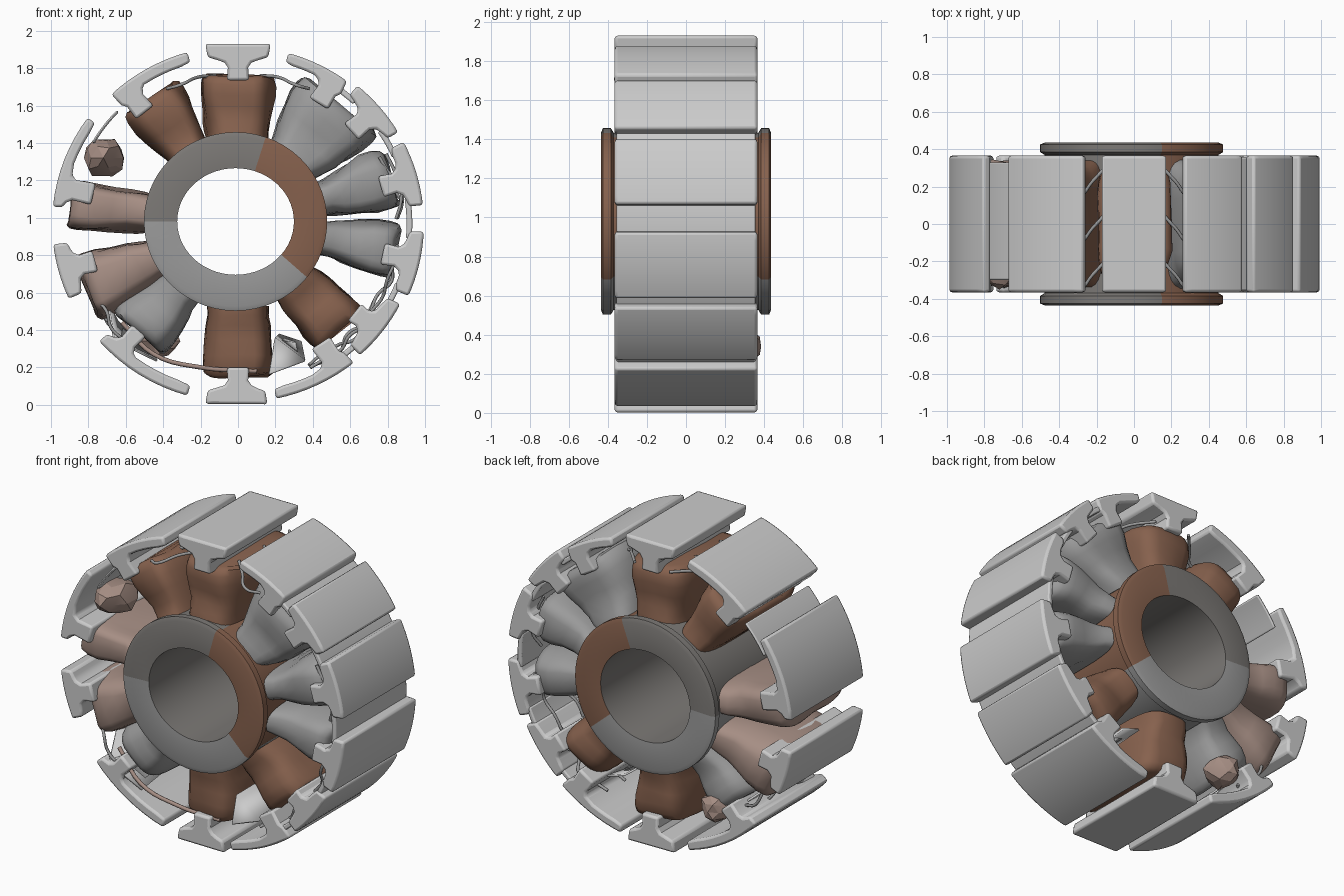
import bpy, bmesh, math, random
from mathutils import Vector, noise

if "Cube" in bpy.data.objects:
    bpy.data.objects.remove(bpy.data.objects["Cube"])
random.seed(4)
CZ, SX = 0.967, 1.03


def P(a, r, y=0.0):
    """Polar point on the wheel, angle in degrees."""
    t = math.radians(a)
    return Vector((SX * r * math.cos(t), y, CZ + r * math.sin(t)))


def mat(name, c):
    m = bpy.data.materials.new(name)
    m.diffuse_color = (*c, 1)
    m.use_nodes = True
    m.node_tree.nodes["Principled BSDF"].inputs["Base Color"].default_value = m.diffuse_color
    return m


BROWN = mat("rust_brown", (0.24, 0.12, 0.075))
PINK = mat("worn_copper", (0.38, 0.27, 0.23))
GREY = mat("steel_grey", (0.33, 0.33, 0.33))
DARK = mat("dark_steel", (0.2, 0.19, 0.18))


def finish(bm, name, mats=(), angle=35, bevel=0):
    bmesh.ops.recalc_face_normals(bm, faces=bm.faces)
    me = bpy.data.meshes.new(name)
    bm.to_mesh(me)
    bm.free()
    ob = bpy.data.objects.new(name, me)
    bpy.context.collection.objects.link(ob)
    for m in mats:
        me.materials.append(m)
    bpy.ops.object.select_all(action='DESELECT')
    ob.select_set(True)
    bpy.context.view_layer.objects.active = ob
    if bevel:
        b = ob.modifiers.new("bevel", 'BEVEL')
        b.width, b.segments, b.angle_limit = bevel, 2, math.radians(40)
    bpy.ops.object.shade_smooth_by_angle(angle=math.radians(angle))
    return ob


def loft(rings, name, close=False, **kw):
    """Skin closed rings; cap the ends, or join last to first."""
    bm = bmesh.new()
    vs = [[bm.verts.new(p) for p in ring] for ring in rings]
    n = len(vs[0])
    pairs = list(zip(vs, vs[1:])) + ([(vs[-1], vs[0])] if close else [])
    for a, b in pairs:
        for i in range(n):
            j = (i + 1) % n
            bm.faces.new((a[i], a[j], b[j], b[i]))
    if not close:
        bm.faces.new(vs[0])
        bm.faces.new(vs[-1])
    return finish(bm, name, **kw)


# Hub: revolved sleeve with end flanges and an oval bore
prof = [(0.30, -0.425), (0.465, -0.435), (0.49, -0.425), (0.49, -0.385), (0.465, -0.37)]
prof += [(r, -y) for r, y in reversed(prof)]
rings = []
for r, y in prof:
    k = 1.0 if r < 0.4 else 0.0
    rings.append([(-0.013 + r * (1 + 0.04 * k) * math.cos(t), y, 0.98 + r * (0.975 - 0.025 * k) * math.sin(t))
                  for t in (2 * math.pi * i / 56 for i in range(56))])
hub = loft(rings, "hub", close=True, mats=(DARK, BROWN, GREY))
for f in hub.data.polygons:
    c = f.center
    a = math.degrees(math.atan2(c.z - CZ, c.x))
    if math.hypot(c.x, c.z - CZ) > 0.33:
        f.material_index = 1 if -40 < a < 75 else (0 if a > 75 else 2)


# Wound coils: lumpy rounded lofts growing out of the hub
def coil(a, w_in, w_out, r_out, m, tip=0.85):
    t = math.radians(a)
    er, et = Vector((SX * math.cos(t), 0, math.sin(t))), Vector((-SX * math.sin(t), 0, math.cos(t)))
    rows = [(0, 1.0, 0.35), (0.15, 0.97, 0.34), (0.3, 1.0, 0.32), (0.5, 1.0, 0.325), (0.7, 1.0, 0.335),
            (0.86, 1.0, 0.33), (0.96, 0.97, 0.315), (1.0, tip, 0.28)]
    rings = []
    for f, k, hy in rows:
        r = 0.44 + f * (r_out - 0.44)
        w = (w_in + (w_out - w_in) * min(1, f * 1.35)) * k
        ring = []
        for i in range(28):
            u = 2 * math.pi * i / 28
            c, s = math.cos(u), math.sin(u)
            px, py = (math.copysign(abs(q) ** 0.55, q) for q in (c, s))
            p = Vector((0, py * hy, CZ)) + er * r + et * (px * w)
            ring.append(p + noise.noise_vector(p * 5) * (0.022 if f > 0.1 else 0))
        rings.append(ring)
    loft(rings, f"coil_{a % 360}", mats=(m,), angle=50)


for a, wi, wo, ro, m in [
        (90, 0.16, 0.195, 0.79, BROWN), (50, 0.15, 0.25, 0.83, GREY), (17, 0.09, 0.16, 0.83, GREY),
        (-10, 0.09, 0.15, 0.83, GREY), (-47, 0.13, 0.17, 0.78, BROWN), (-90, 0.16, 0.185, 0.81, BROWN),
        (124, 0.11, 0.17, 0.81, BROWN), (173, 0.10, 0.13, 0.88, PINK), (204, 0.10, 0.18, 0.86, PINK),
        (229, 0.12, 0.17, 0.78, GREY)]:
    coil(a, wi, wo, ro, m)


# Pole shoes: T profile bent to the rim, extruded along y
def shoe(a0, a1, stem, r=0.965, thick=0.085, sw=3.6, r_in=0.77, y0=-0.365, y1=0.365, flat=0.0):
    n = 8
    ang = [a0 + (a1 - a0) * i / n for i in range(n + 1)]
    mid, half = (a0 + a1) / 2, (a1 - a0) / 2
    if flat:
        out = [(a, r / math.cos(math.radians(a - mid))) for a in ang]
    else:
        out = [(a, r) for a in ang]
    lo = [(a, q - thick * (1 if abs(a - mid) < half * 0.8 else 0.85)) for a, q in out]
    right = [p for p in lo if p[0] > stem + sw * 1.6]
    left = [p for p in lo if p[0] < stem - sw * 1.6]
    b = r - thick
    neck = [(stem + sw * 1.3, b - 0.012), (stem + sw, b - 0.04), (stem + sw * 1.2, r_in),
            (stem - sw * 1.2, r_in), (stem - sw, b - 0.04), (stem - sw * 1.3, b - 0.012)]
    poly = out + right[::-1] + neck + left[::-1]
    loft([[P(a, q, y) for a, q in poly] for y in (y0, y1)], f"pole_shoe_{round(stem) % 360}", bevel=0.014)


shoe(80, 100, 90, flat=1, r=0.963)
shoe(53.5, 74, 57, thick=0.06, r=0.95)
shoe(30.5, 50, 40, thick=0.075)
shoe(6, 27, 15)
shoe(-23.5, -2.5, -12)
shoe(-48, -27, -38, r=0.945)
shoe(-78, -51, -56, thick=0.06, r=0.955)
shoe(-100, -81, -90, flat=1, r=0.963)
shoe(106, 133.5, 129, thick=0.065, r=0.955)
shoe(144, 174.5, 168, thick=0.055)
shoe(186.5, 204.5, 195)
shoe(221, 254, 228, thick=0.065, r=0.955, sw=3)


# Linking bands that floor the grooves between neighbouring shoes
def band(a0, a1, r0, r1, name, y0=-0.355, y1=0.355):
    n = 6
    ang = [a0 + (a1 - a0) * i / n for i in range(n + 1)]
    poly = [(a, r1) for a in ang] + [(a, r0) for a in reversed(ang)]
    loft([[P(a, q, y) for a, q in poly] for y in (y0, y1)], name, bevel=0.008)


for i, (a0, a1) in enumerate([(47, 57), (24, 34), (-5, 9), (-30, -21), (-54, -45)]):
    band(a0, a1, 0.875, 0.905, f"groove_floor_{i}")
band(136, 150, 0.86, 0.875, "left_liner", -0.3, 0.33)


# Loose crumpled lumps of winding
def lump(name, loc, size, m):
    bm = bmesh.new()
    bmesh.ops.create_icosphere(bm, subdivisions=2, radius=1)
    for v in bm.verts:
        v.co *= random.uniform(0.82, 1.1)
        v.co = Vector(loc) + Vector(v.co[i] * size[i] for i in range(3))
    finish(bm, name, (m,), angle=15)


lump("front_loose_winding", (-0.72, -0.18, 1.32), (0.11, 0.16, 0.11), PINK)
lump("back_loose_winding", (-0.42, 0.28, 0.34), (0.11, 0.11, 0.09), PINK)


# Torn insulation sheets
def sheet(name, pts):
    bm = bmesh.new()
    bm.faces.new([bm.verts.new(p) for p in pts])
    ob = finish(bm, name)
    s = ob.modifiers.new("thickness", 'SOLIDIFY')
    s.thickness = 0.012


sheet("lower_sheet", [(0.17, -0.3, 0.17), (0.36, -0.3, 0.24), (0.34, 0.3, 0.34), (0.22, 0.3, 0.38), (0.2, -0.3, 0.36)])
sheet("lower_left_sheet", [P(212, 0.8, -0.2), P(224, 0.9, -0.34), P(240, 0.85, -0.34), P(236, 0.82, 0.3), P(220, 0.82, 0.2)])


# Broken wires
def wire(name, pts, m, r=0.009):
    cu = bpy.data.curves.new(name, 'CURVE')
    cu.dimensions, cu.bevel_depth, cu.bevel_resolution, cu.use_fill_caps = '3D', r, 2, True
    cu.resolution_u = 5
    sp = cu.splines.new('BEZIER')
    sp.bezier_points.add(len(pts) - 1)
    for b, p in zip(sp.bezier_points, pts):
        b.co = p
        b.handle_left_type = b.handle_right_type = 'AUTO'
    cu.materials.append(m)
    bpy.context.collection.objects.link(bpy.data.objects.new(name, cu))


wire("lower_wire", [(-0.62, -0.3, 0.44), (-0.45, -0.33, 0.27), (-0.2, -0.33, 0.2), (0.1, -0.32, 0.18)], PINK, 0.012)
for s, m in ((-1, GREY), (1, GREY)):
    for i in range(3):
        y = -0.3 + 0.25 * i
        wire(f"upper_wire_{s}_{i}", [(s * 0.12, y + 0.14, 1.76), (s * 0.22, y + 0.03, 1.75),
                                     (s * 0.31, y - 0.06, 1.71), (s * 0.38, y - 0.02, 1.69)], m)
for k, (a0, a1) in enumerate([(-34, -8), (2, 26), (-64, -40), (208, 232)]):
    for y in (-0.29, 0.05, 0.27):
        wire(f"rim_wire_{k}_{y}", [P(a0 + (a1 - a0) * i / 4, 0.845 + random.uniform(-0.03, 0.02),
                                   y + random.uniform(-0.04, 0.04)) for i in range(5)], GREY)
